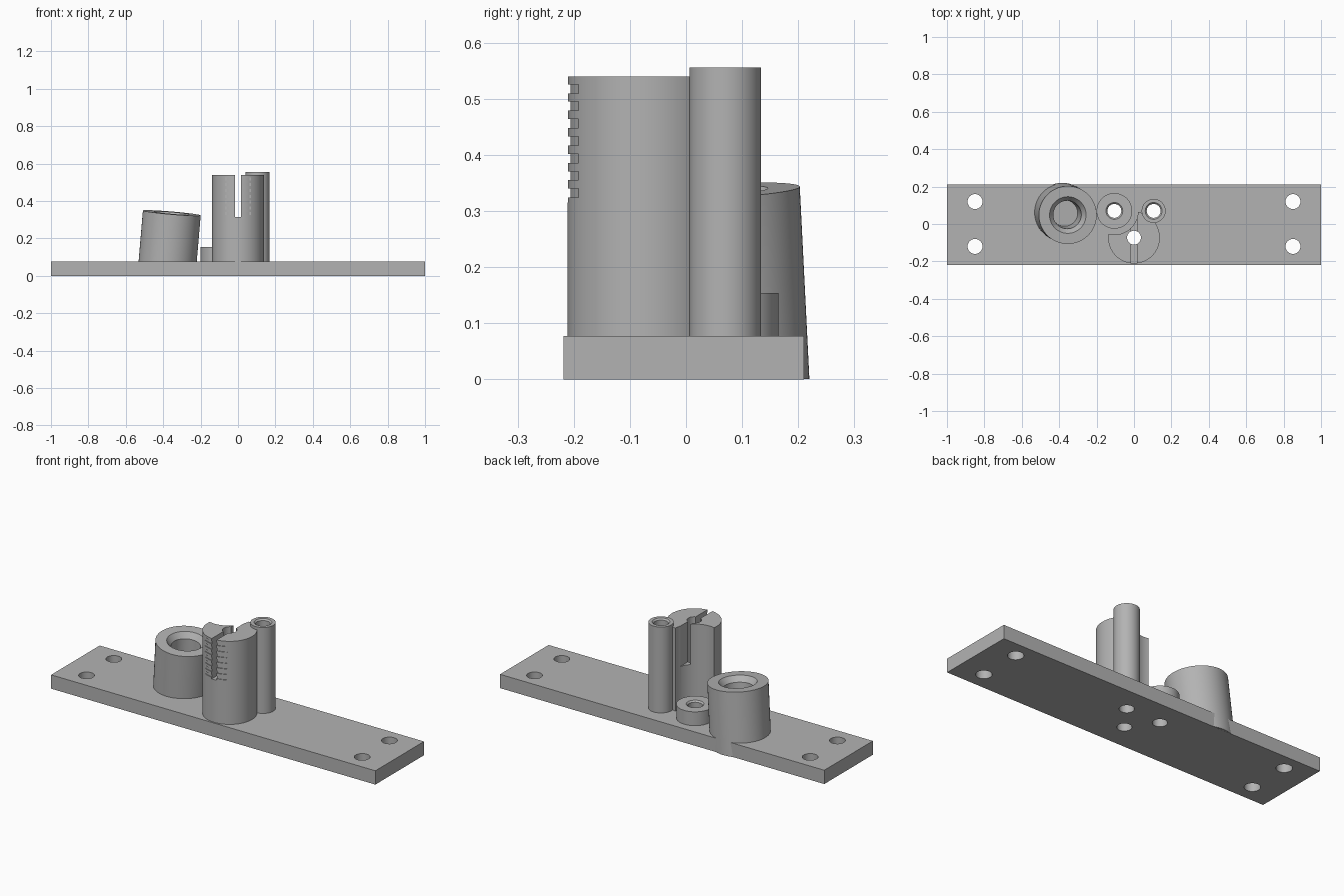
import bpy
import bmesh
from math import radians
from mathutils import Matrix, Vector

cube = bpy.data.objects.get("Cube")
if cube:
    bpy.data.objects.remove(cube, do_unlink=True)

GREY = (0.45, 0.45, 0.45, 1)
grey = bpy.data.materials.new("plain grey")
grey.diffuse_color = GREY
grey.use_nodes = True
grey.node_tree.nodes["Principled BSDF"].inputs["Base Color"].default_value = GREY


def add_object(name, bm):
    mesh = bpy.data.meshes.new(name)
    bmesh.ops.recalc_face_normals(bm, faces=bm.faces)
    bm.to_mesh(mesh)
    bm.free()
    mesh.materials.append(grey)
    obj = bpy.data.objects.new(name, mesh)
    bpy.context.collection.objects.link(obj)
    return obj


def box(name, low, high):
    low, high = Vector(low), Vector(high)
    bm = bmesh.new()
    bmesh.ops.create_cube(bm, size=1)
    bmesh.ops.scale(bm, vec=high - low, verts=bm.verts)
    bmesh.ops.translate(bm, vec=(low + high) / 2, verts=bm.verts)
    return add_object(name, bm)


def turned(name, x, y, profile, sides=96):
    """Closed solid of revolution from (radius, z) points, bottom to top."""
    bm = bmesh.new()
    verts = [bm.verts.new((r, 0, z)) for r, z in profile]
    edges = [bm.edges.new(pair) for pair in zip(verts, verts[1:])]
    bmesh.ops.spin(bm, geom=verts + edges, axis=(0, 0, 1), cent=(0, 0, 0),
                   angle=radians(360), steps=sides, use_duplicate=False)
    bmesh.ops.remove_doubles(bm, verts=bm.verts, dist=1e-5)
    bmesh.ops.holes_fill(bm, edges=[e for e in bm.edges if e.is_boundary], sides=0)
    bmesh.ops.translate(bm, vec=(x, y, 0), verts=bm.verts)
    return add_object(name, bm)


def cylinder(name, x, y, radius, bottom, top):
    return turned(name, x, y, [(radius, bottom), (radius, top)])


def cut(obj, *cutters):
    bpy.context.view_layer.objects.active = obj
    for cutter in cutters:
        cutter.hide_render = True
        mod = obj.modifiers.new("cut", "BOOLEAN")
        mod.operation = "DIFFERENCE"
        mod.solver = "EXACT"
        mod.object = cutter
        bpy.ops.object.modifier_apply(modifier=mod.name)
        bpy.data.objects.remove(cutter, do_unlink=True)


BASE = 0.077
HOLE = 0.037
TOWER = (0, -0.073)
BOSS = (-0.105, 0.07)
POST = (0.105, 0.07)

# Base plate with four corner holes and three bores
plate = box("base_plate", (-1, -0.218, 0), (1, 0.21, BASE))
for x in (-0.85, 0.85):
    for y in (-0.12, 0.12):
        cut(plate, cylinder("cutter", x, y, 0.04, -0.1, 0.2))
for spot in (TOWER, BOSS, POST):
    cut(plate, cylinder("cutter", *spot, HOLE, -0.1, 0.2))


# Bored posts with a chamfered mouth
def bored_post(name, spot, radius, top):
    post = cylinder(name, *spot, radius, BASE, top)
    mouth = [(HOLE, 0), (HOLE, top - 0.008), (0.045, top), (0.045, top + 0.1)]
    cut(post, turned("cutter", *spot, mouth))
    return post


boss = bored_post("short_boss", BOSS, 0.095, 0.154)
post = bored_post("tall_post", POST, 0.064, 0.556)

# Slotted tower: bore, clearance scoop around the boss, through slot
tower = cylinder("slotted_tower", *TOWER, 0.138, BASE, 0.54)
cut(tower,
    cylinder("cutter", *TOWER, HOLE, 0, 0.7),
    cylinder("cutter", *BOSS, 0.127, 0, 0.7),
    box("cutter", (-0.015, -0.4, 0.315), (0.015, 0.4, 0.7)))

# Shallow graduation grooves either side of the slot
for i in range(7):
    z = 0.324 + i * 0.031
    groove = cylinder("cutter", *TOWER, 0.16, z, z + 0.016)
    cut(groove, cylinder("core", *TOWER, 0.134, 0, 0.7),
        box("rear", (-0.3, -0.192, 0), (0.3, 0.3, 0.7)))
    cut(tower, groove)

# Leaning cup: blind bore with a bevelled mouth, trimmed flat at the base
cup_profile = [(0.155, -0.45), (0.155, 0), (0.098, 0), (0.075, -0.03),
               (0.07, -0.2), (0, -0.2)]
cup = turned("leaning_cup", 0, 0, cup_profile)
lean = Vector((0.085, -0.05, 1)).to_track_quat("Z", "Y").to_matrix().to_4x4()
cup.data.transform(Matrix.Translation((-0.354, 0.048, 0.336)) @ lean)
cut(cup, box("cutter", (-1, -1, -1), (1, 1, 0.0005)))

# Smooth curved walls, crisp edges
bpy.ops.object.select_all(action="DESELECT")
for obj in (plate, boss, post, tower, cup):
    obj.select_set(True)
bpy.context.view_layer.objects.active = plate
bpy.ops.object.shade_smooth_by_angle(angle=radians(30))
